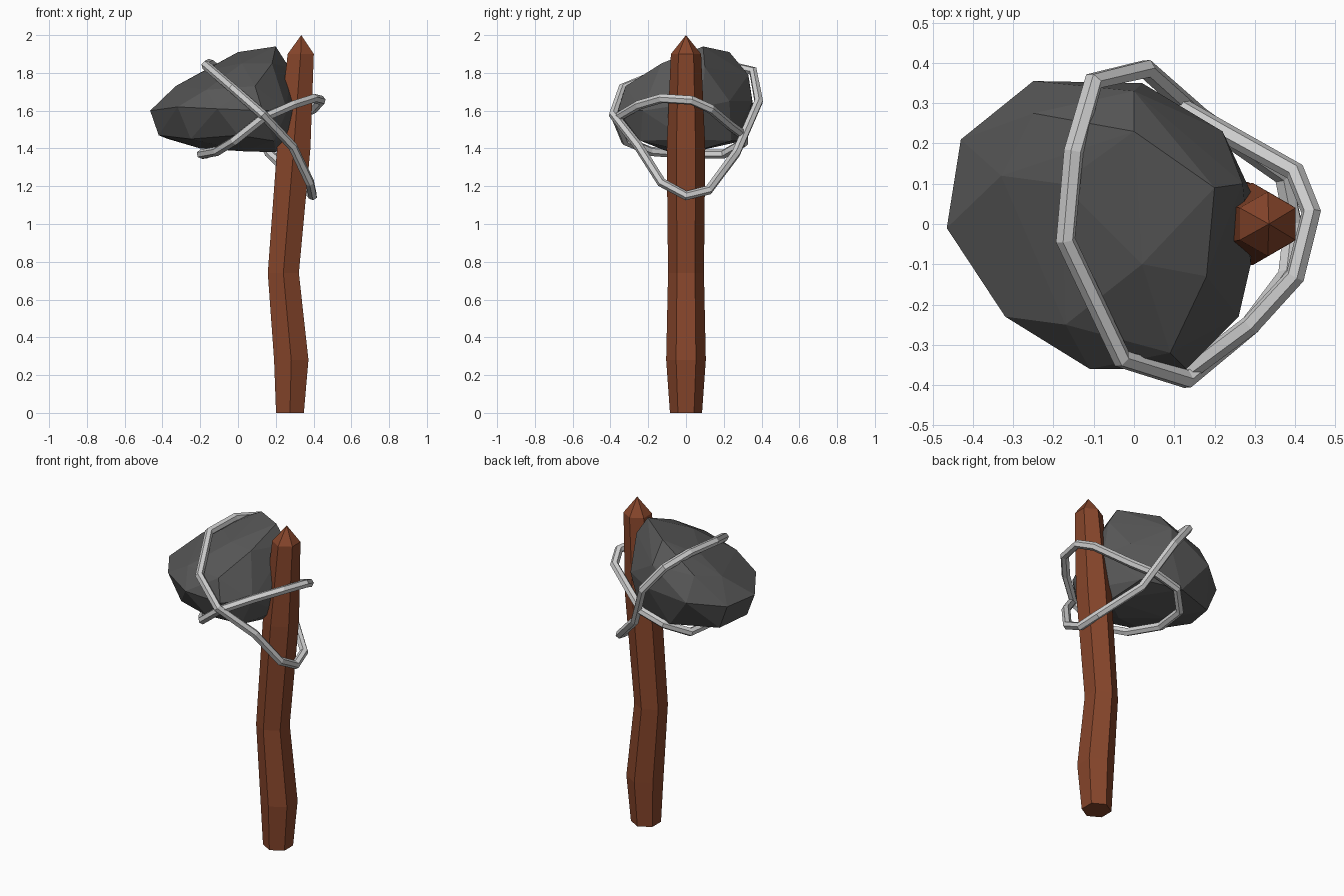
import bpy
import bmesh
from math import cos, sin, pi

cube = bpy.data.objects.get("Cube")
if cube:
    bpy.data.objects.remove(cube, do_unlink=True)


def make_material(name, colour):
    mat = bpy.data.materials.new(name)
    mat.use_nodes = True
    rgba = (*colour, 1.0)
    mat.diffuse_color = rgba
    mat.node_tree.nodes["Principled BSDF"].inputs["Base Color"].default_value = rgba
    return mat


def add_mesh(name, bm, mat):
    bmesh.ops.recalc_face_normals(bm, faces=bm.faces[:])
    mesh = bpy.data.meshes.new(name)
    bm.to_mesh(mesh)
    bm.free()
    mesh.materials.append(mat)
    obj = bpy.data.objects.new(name, mesh)
    bpy.context.collection.objects.link(obj)
    return obj


def add_handle(name, sections, tip, mat, sides=6):
    """Loft polygon sections (centre x, z, radius) and close with a point."""
    bm = bmesh.new()
    rings = []
    for cx, z, r in sections:
        angles = [2 * pi * i / sides + pi / 2 for i in range(sides)]
        rings.append([bm.verts.new((cx + r * cos(a), r * sin(a), z)) for a in angles])
    point = bm.verts.new(tip)
    bm.faces.new(rings[0])
    for i in range(sides):
        j = (i + 1) % sides
        for low, high in zip(rings, rings[1:]):
            bm.faces.new((low[i], low[j], high[j], high[i]))
        bm.faces.new((rings[-1][i], rings[-1][j], point))
    return add_mesh(name, bm, mat)


def add_stone(name, points, mat):
    """Faceted boulder: the hull of its corner points."""
    bm = bmesh.new()
    for p in points:
        bm.verts.new(p)
    hull = bmesh.ops.convex_hull(bm, input=bm.verts[:])
    inside = {v for v in hull["geom_interior"] if isinstance(v, bmesh.types.BMVert)}
    bmesh.ops.delete(bm, geom=list(inside), context="VERTS")
    return add_mesh(name, bm, mat)


def add_rope(name, points, mat, radius=0.025):
    """Closed six-sided cord through the points."""
    curve = bpy.data.curves.new(name, "CURVE")
    curve.dimensions = "3D"
    curve.bevel_depth = radius
    curve.bevel_resolution = 1
    spline = curve.splines.new("POLY")
    spline.points.add(len(points) - 1)
    for target, p in zip(spline.points, points):
        target.co = (*p, 1)
    spline.use_cyclic_u = True
    spline.use_smooth = False
    curve.materials.append(mat)
    obj = bpy.data.objects.new(name, curve)
    bpy.context.collection.objects.link(obj)
    bpy.ops.object.select_all(action="DESELECT")
    obj.select_set(True)
    bpy.context.view_layer.objects.active = obj
    bpy.ops.object.convert(target="MESH")
    for poly in obj.data.polygons:
        poly.use_smooth = False
    return obj


wood = make_material("brown wood", (0.24, 0.06, 0.024))
stone = make_material("dark grey stone", (0.097, 0.097, 0.097))
cord = make_material("light grey cord", (0.62, 0.62, 0.62))

# Bent wooden handle with a pointed top
add_handle("handle", [
    (0.275, 0, 0.085), (0.282, 0.28, 0.105), (0.24, 0.74, 0.095),
    (0.295, 1.4, 0.102), (0.332, 1.9, 0.08),
], (0.335, 0, 2), wood)

# Stone head: crest, widest band, then underside
crest = [
    (0.2, 0.09, 1.94), (0, 0.23, 1.91), (-0.25, 0.275, 1.77), (-0.33, 0.12, 1.73),
    (0.18, -0.13, 1.85), (0.02, -0.1, 1.85), (-0.18, 0.1, 1.81), (0.27, 0.1, 1.83),
    (0.09, -0.32, 1.73), (-0.17, -0.25, 1.71), (0, 0.33, 1.79),
]
band = [
    (-0.465, -0.01, 1.6), (-0.43, 0.21, 1.6), (-0.25, 0.355, 1.63), (0.02, 0.35, 1.65),
    (0.22, 0.23, 1.65), (0.29, 0.08, 1.62), (0.29, -0.1, 1.62), (0.26, -0.23, 1.6),
    (0.13, -0.36, 1.6), (-0.11, -0.36, 1.61), (-0.32, -0.23, 1.62),
]
underside = [
    (-0.42, 0, 1.47), (-0.37, 0.2, 1.45), (-0.1, 0.3, 1.44), (0.15, 0.24, 1.44),
    (0.27, 0, 1.45), (0.2, 0.03, 1.38), (0.03, -0.1, 1.385), (-0.2, 0.05, 1.4),
    (0.19, -0.24, 1.44), (0, -0.31, 1.47), (-0.25, -0.2, 1.45),
]
add_stone("stone_head", crest + band + underside, stone)

# Two crossing cord loops that bind the stone to the handle
add_rope("steep_cord", [
    (-0.17, -0.04, 1.84), (-0.15, 0.18, 1.85), (-0.1, 0.355, 1.81), (0.03, 0.385, 1.65),
    (0.165, 0.265, 1.375), (0.37, 0.12, 1.18), (0.395, 0, 1.15), (0.38, -0.13, 1.22),
    (0.29, -0.25, 1.41), (0.13, -0.385, 1.58), (-0.03, -0.335, 1.72),
], cord)
add_rope("shallow_cord", [
    (0.44, 0.03, 1.655), (0.4, -0.13, 1.665), (0.29, -0.25, 1.63), (0.13, -0.37, 1.56),
    (-0.02, -0.32, 1.44), (-0.11, -0.19, 1.385), (-0.195, 0, 1.37), (-0.17, 0.2, 1.37),
    (-0.06, 0.305, 1.43), (0.09, 0.305, 1.47), (0.22, 0.23, 1.525), (0.4, 0.13, 1.61),
], cord)
